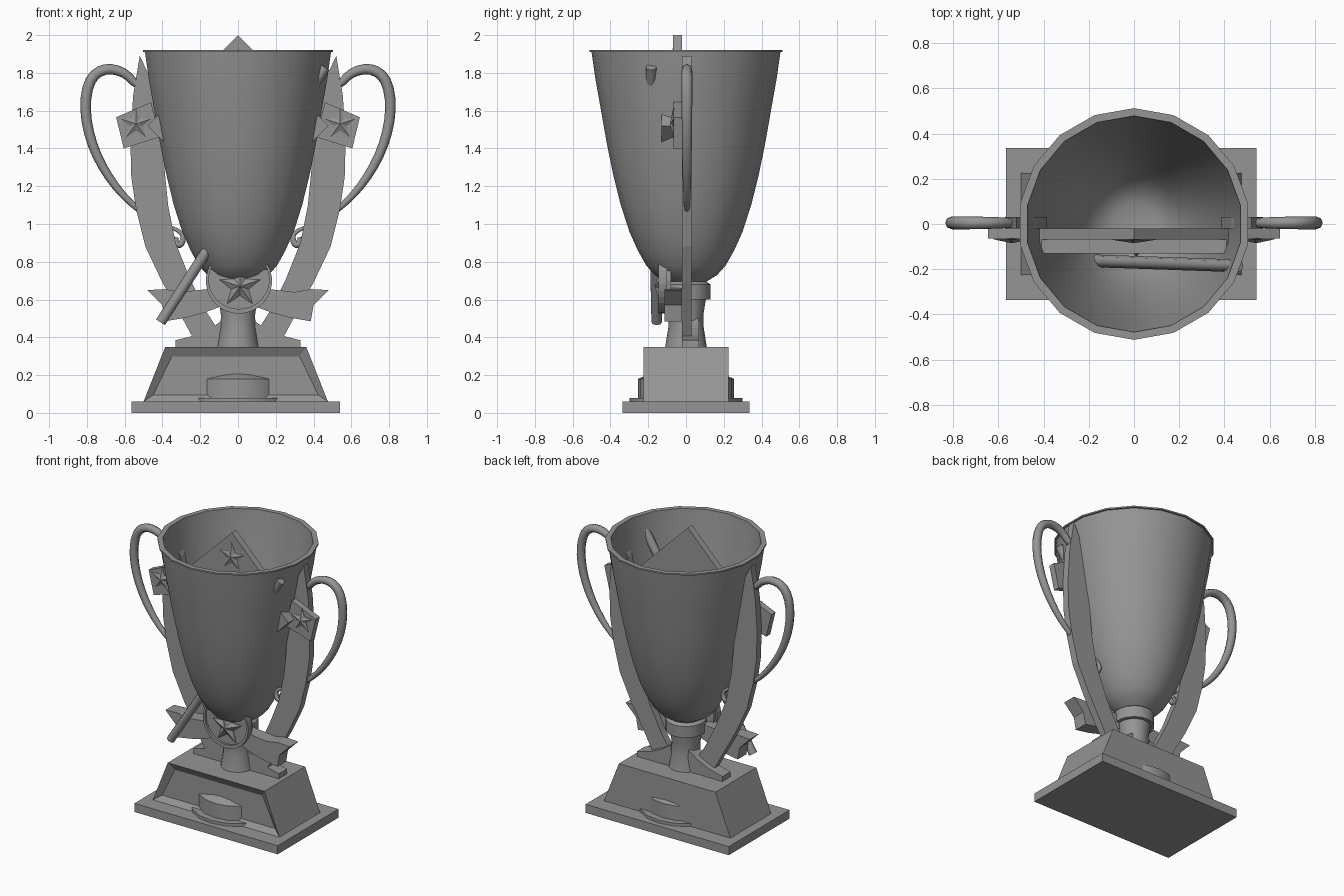
import bpy, bmesh
from math import sin, cos, pi, radians
from mathutils import Vector, Matrix

cube = bpy.data.objects.get("Cube")
if cube:
    bpy.data.objects.remove(cube, do_unlink=True)

grey = bpy.data.materials.new("plain grey")
grey.use_nodes = True
COLOUR = (0.3, 0.3, 0.3, 1)
grey.diffuse_color = COLOUR
grey.node_tree.nodes["Principled BSDF"].inputs["Base Color"].default_value = COLOUR


def add(name, bm, smooth=False):
    bmesh.ops.recalc_face_normals(bm, faces=bm.faces)
    mesh = bpy.data.meshes.new(name)
    bm.to_mesh(mesh)
    bm.free()
    obj = bpy.data.objects.new(name, mesh)
    bpy.context.collection.objects.link(obj)
    mesh.materials.append(grey)
    if smooth:
        select(obj)
        bpy.ops.object.shade_smooth_by_angle(angle=radians(32))
    return obj


def select(obj):
    bpy.ops.object.select_all(action='DESELECT')
    obj.select_set(True)
    bpy.context.view_layer.objects.active = obj


def prism(name, outline, y0, y1, side=1):
    """Extrude an x-z outline from y0 (front) to y1 (back)."""
    bm = bmesh.new()
    face = bm.faces.new([bm.verts.new((side * x, y0, z)) for x, z in outline])
    out = bmesh.ops.extrude_face_region(bm, geom=[face])
    for v in out["geom"]:
        if isinstance(v, bmesh.types.BMVert):
            v.co.y = y1
    if face.is_valid is False or len(bm.faces) < len(outline) + 2:
        bmesh.ops.holes_fill(bm, edges=bm.edges)
    return add(name, bm)


def revolve(name, profile, steps=18):
    """Turn an (r, z) profile round the z axis, with a corner facing the front."""
    bm = bmesh.new()
    spin = Matrix.Rotation(-pi / 2, 3, 'Z')
    verts = [bm.verts.new(spin @ Vector((r, 0, z))) for r, z in profile]
    edges = [bm.edges.new(pair) for pair in zip(verts, verts[1:])]
    bmesh.ops.spin(bm, geom=verts + edges, axis=(0, 0, 1), cent=(0, 0, 0),
                   angle=2 * pi, steps=steps)
    bmesh.ops.remove_doubles(bm, verts=bm.verts, dist=0.0005)
    return add(name, bm, True)


def star(name, x, z, r, y_back, y_rim, y_tip):
    """Faceted five-pointed star raised to a centre tip."""
    bm = bmesh.new()
    ring = [(x + k * sin(i * pi / 5), z + k * cos(i * pi / 5))
            for i in range(10) for k in [r if i % 2 == 0 else r * 0.42]]
    front = [bm.verts.new((a, y_rim, b)) for a, b in ring]
    back = [bm.verts.new((a, y_back, b)) for a, b in ring]
    tip = bm.verts.new((x, y_tip, z))
    for i in range(10):
        j = (i + 1) % 10
        bm.faces.new((front[i], front[j], tip))
        bm.faces.new((front[i], back[i], back[j], front[j]))
    bm.faces.new(back)
    return add(name, bm)


def tube(name, points, radii, bevel=5):
    curve = bpy.data.curves.new(name, 'CURVE')
    curve.dimensions = '3D'
    curve.bevel_depth = 1
    curve.bevel_resolution = bevel - 3
    curve.use_fill_caps = True
    line = curve.splines.new('NURBS')
    line.points.add(len(points) - 1)
    line.order_u = 3
    line.resolution_u = 3
    line.use_endpoint_u = True
    for p, co, r in zip(line.points, points, radii):
        p.co = (*co, 1)
        p.radius = r
    obj = bpy.data.objects.new(name, curve)
    bpy.context.collection.objects.link(obj)
    curve.materials.append(grey)
    select(obj)
    bpy.ops.object.convert(target='MESH')
    bpy.ops.object.shade_smooth_by_angle(angle=radians(50))


# Base plate and pedestal with a sunken front panel
C = -0.012
prism("base_plate", [(C - .553, 0), (C + .553, 0), (C + .553, .06), (C - .553, .06)], -.335, .335)
pedestal = prism("pedestal", [(C - .488, .06), (C + .488, .06), (C + .373, .35), (C - .373, .35)],
                 -.225, .225)
bm = bmesh.new()
bm.from_mesh(pedestal.data)
panel = min(bm.faces, key=lambda f: f.calc_center_median().y)
bmesh.ops.inset_region(bm, faces=[panel], thickness=.062)
for v in panel.verts:
    v.co.y += .03
bm.to_mesh(pedestal.data)
bm.free()

# Turned column running through the pedestal
revolve("column", [(0, .06), (.3, .06), (.3, .08), (.255, .08), (.255, .18), (.22, .195),
                   (.17, .22), (.12, .3), (.11, .35), (.094, .45), (.092, .52), (.105, .6),
                   (.13, .6), (.13, .68), (.1, .7), (0, .7)])

# Hollow bowl with a thin lip
revolve("bowl", [(0, .69), (.1, .69), (.165, .73), (.21, .78), (.255, .86), (.3, .96), (.345, 1.1),
                 (.385, 1.26), (.42, 1.43), (.455, 1.63), (.48, 1.77), (.5, 1.91), (.512, 1.91),
                 (.512, 1.92), (.478, 1.92), (.465, 1.82), (.425, 1.58), (.385, 1.36), (.34, 1.17),
                 (.28, .98), (.21, .83), (.15, .765), (.09, .74), (0, .74)])

# Paired parts
BAND = [(-.52, 1.89), (-.555, 1.68), (-.57, 1.45), (-.565, 1.25), (-.54, 1.08), (-.49, .88),
        (-.4, .69), (-.31, .53), (-.24, .40), (-.10, .43), (-.17, .54), (-.25, .7), (-.33, .9),
        (-.37, 1.1), (-.39, 1.3), (-.385, 1.5), (-.43, 1.7)]
FOOT = [(-.33, .35), (-.33, .385), (-.23, .41), (-.14, .45), (-.07, .5), (-.05, .35)]
RIBBON = [(-.48, .65), (-.39, .655), (-.3, .64), (-.21, .65), (-.12, .66), (-.1, .56), (-.18, .53),
          (-.27, .505), (-.385, .485), (-.4, .57)]
HANDLE = [(-.46, 1.74), (-.53, 1.72), (-.59, 1.8), (-.7, 1.83), (-.79, 1.77), (-.815, 1.6),
          (-.77, 1.4), (-.67, 1.22), (-.55, 1.09), (-.42, 1.0), (-.33, .975), (-.285, .94),
          (-.30, .885), (-.335, .895), (-.325, .93)]
THICK = [.02, .02, .025, .028, .029, .028, .026, .022, .016, .01, .009, .013, .018, .016, .012]
PLAQUE = [(-.645, 1.565), (-.46, 1.645), (-.415, 1.46), (-.605, 1.4)]
for label, side in (("right", -1), ("left", 1)):
    s = -side
    prism(label + "_band", BAND, -.02, .03, s)
    prism(label + "_foot", FOOT, -.02, .07, s)
    prism(label + "_ribbon_tail", RIBBON, -.115, -.02, s)
    prism(label + "_star_plaque", PLAQUE, -.065, -.02, s)
    star(label + "_star", side * .54, 1.53, .085, -.06, -.068, -.085)
    tube(label + "_handle", [(-side * x, .005, z) for x, z in HANDLE], THICK)

# Large diamond plaque standing in the bowl, with a thicker lower part
prism("diamond_plaque", [(0, 2.0), (.48, 1.52), (0, 1.04), (-.48, 1.52)], -.068, -.02)
prism("diamond_front", [(.41, 1.59), (.48, 1.52), (0, 1.04), (-.48, 1.52), (-.41, 1.59)],
      -.13, -.065)
star("diamond_star", 0, 1.83, .1, -.06, -.07, -.085)

# Long slanted rod passing through the bowl
tube("slanted_rod", [(-.41, -.155, .48), (.025, -.17, 1.15), (.46, -.185, 1.83)], [.028] * 3)

# Star medallion with an open crescent rim
bm = bmesh.new()
bmesh.ops.create_cone(bm, cap_ends=True, segments=24, radius1=.165, radius2=.165, depth=.05,
                      matrix=Matrix.Translation((.005, -.105, .7)) @ Matrix.Rotation(pi / 2, 4, 'X'))
bmesh.ops.bisect_plane(bm, geom=bm.verts[:] + bm.edges[:] + bm.faces[:], plane_co=(0, 0, .76),
                       plane_no=(0, 0, 1), clear_outer=True)
bmesh.ops.holes_fill(bm, edges=bm.edges)
add("medallion", bm)
arc = [radians(150 + i * 12) for i in range(21)]
outer = [(.005 + .175 * cos(a), .7 + .175 * sin(a)) for a in arc]
inner = [(.005 + .16 * cos(a), .705 + .155 * sin(a)) for a in reversed(arc)]
prism("crescent_rim", outer + inner, -.145, -.1)
star("medallion_star", .01, .67, .115, -.12, -.135, -.165)
